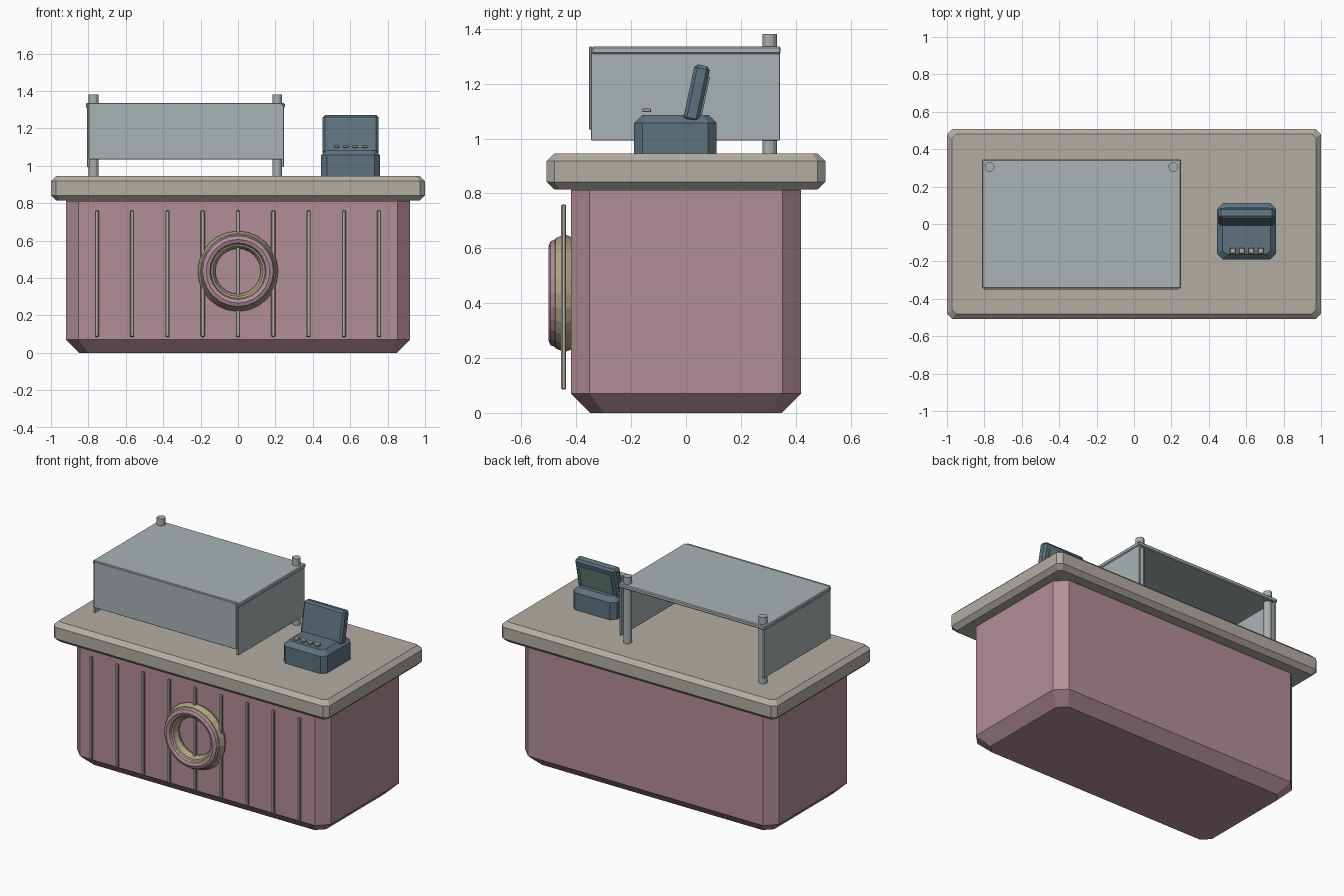
import bpy, bmesh, math
from mathutils import Matrix

if "Cube" in bpy.data.objects:
    bpy.data.objects.remove(bpy.data.objects["Cube"])


def material(name, rgb):
    m = bpy.data.materials.new(name)
    m.diffuse_color = (*rgb, 1)
    m.use_nodes = True
    m.node_tree.nodes["Principled BSDF"].inputs["Base Color"].default_value = m.diffuse_color
    return m


PINK = material("pink_paint", (0.45, 0.27, 0.31))
STONE = material("stone", (0.45, 0.42, 0.37))
TAN = material("tan_trim", (0.44, 0.38, 0.23))
GLASS = material("pale_glass", (0.40, 0.45, 0.46))
METAL = material("metal", (0.40, 0.43, 0.44))
SLATE = material("slate", (0.11, 0.17, 0.21))
GREEN = material("screen_green", (0.15, 0.25, 0.21))


def finish(bm, name, mat):
    bmesh.ops.recalc_face_normals(bm, faces=bm.faces)
    me = bpy.data.meshes.new(name)
    bm.to_mesh(me)
    bm.free()
    me.materials.append(mat)
    ob = bpy.data.objects.new(name, me)
    bpy.context.collection.objects.link(ob)
    return ob


def octagon_block(name, mat, rings, x=0, y=0):
    """Loft of corner-cut rectangles; each ring is (half x, half y, cut, z)."""
    bm = bmesh.new()
    loops = []
    for hx, hy, c, z in rings:
        pts = [(hx, hy - c), (hx - c, hy), (c - hx, hy), (-hx, hy - c),
               (-hx, c - hy), (c - hx, -hy), (hx - c, -hy), (hx, c - hy)]
        loops.append([bm.verts.new((x + a, y + b, z)) for a, b in pts])
    for lo, hi in zip(loops, loops[1:]):
        for i in range(8):
            j = (i + 1) % 8
            bm.faces.new((lo[i], lo[j], hi[j], hi[i]))
    bm.faces.new(loops[0][::-1])
    bm.faces.new(loops[-1])
    return finish(bm, name, mat)


def box(name, mat, lo, hi, bevel=0):
    size = [b - a for a, b in zip(lo, hi)]
    mid = [(a + b) / 2 for a, b in zip(lo, hi)]
    bm = bmesh.new()
    bmesh.ops.create_cube(bm, size=1, matrix=Matrix.Diagonal((*size, 1)))
    if bevel:
        bmesh.ops.bevel(bm, geom=bm.edges[:], offset=bevel, segments=1,
                        affect='EDGES')
    ob = finish(bm, name, mat)
    ob.location = mid
    return ob


def ring(name, mat, y, major, minor):
    bpy.ops.mesh.primitive_torus_add(
        major_segments=24, minor_segments=8, major_radius=major,
        minor_radius=minor, location=(0, y, 0.436),
        rotation=(math.pi / 2, 0, 0))
    ob = bpy.context.object
    ob.name = name
    ob.data.materials.append(mat)


# Counter body and stone top
octagon_block("counter_body", PINK, [
    (0.85, 0.35, 0.05, 0), (0.92, 0.42, 0.068, 0.07),
    (0.92, 0.42, 0.068, 0.81), (0.85, 0.35, 0.05, 0.88)])
octagon_block("counter_top", STONE, [
    (0.972, 0.48, 0.02, 0.815), (1.0, 0.508, 0.028, 0.842),
    (1.0, 0.508, 0.028, 0.918), (0.972, 0.48, 0.02, 0.945)])

# Vertical ribs on the front
for i in range(9):
    x = (i - 4) * 0.1887
    box(f"front_rib_{i + 1}", STONE, (x - 0.011, -0.455, 0.085),
        (x + 0.011, -0.437, 0.76), 0.004)

# Round ornament
ring("ornament_outer_ring", TAN, -0.442, 0.168, 0.047)
ring("ornament_front_ring", PINK, -0.475, 0.17, 0.027)

# Display guard: top, front and side panes with two rear posts
CX = -0.281
box("guard_top", GLASS, (CX - 0.532, -0.344, 1.309),
    (CX + 0.532, 0.345, 1.335), 0.005)
box("guard_front", GLASS, (CX - 0.517, -0.354, 1.033),
    (CX + 0.517, -0.342, 1.335), 0.002)
for side, s in (("left", -1), ("right", 1)):
    x = CX + s * 0.519
    box(f"guard_{side}_side", GLASS, (x - 0.007, -0.346, 0.993),
        (x + 0.007, 0.342, 1.325), 0.002)
    bpy.ops.mesh.primitive_cylinder_add(
        vertices=12, radius=0.026, depth=0.437,
        location=(CX + s * 0.491, 0.305, 1.1625))
    post = bpy.context.object
    post.name = f"guard_{side}_post"
    post.data.materials.append(METAL)

# Till: base, tilted display and keys
octagon_block("till_base", SLATE, [
    (0.157, 0.15, 0.03, 0.94), (0.157, 0.15, 0.03, 1.057),
    (0.129, 0.122, 0.022, 1.085)], x=0.602, y=-0.039)
TILT = -math.radians(12)
display = box("till_display", SLATE, (0.453, 0.010, 1.060),
              (0.751, 0.068, 1.269), 0.012)
display.rotation_euler.x = TILT
screen = box("till_screen", GREEN, (0.487, 0.065, 1.087),
             (0.717, 0.073, 1.227))
screen.rotation_euler.x = TILT
for i in range(4):
    x = 0.602 + (i - 1.5) * 0.05
    box(f"till_key_{i + 1}", STONE, (x - 0.015, -0.159, 1.096),
        (x + 0.015, -0.127, 1.11), 0.003)
